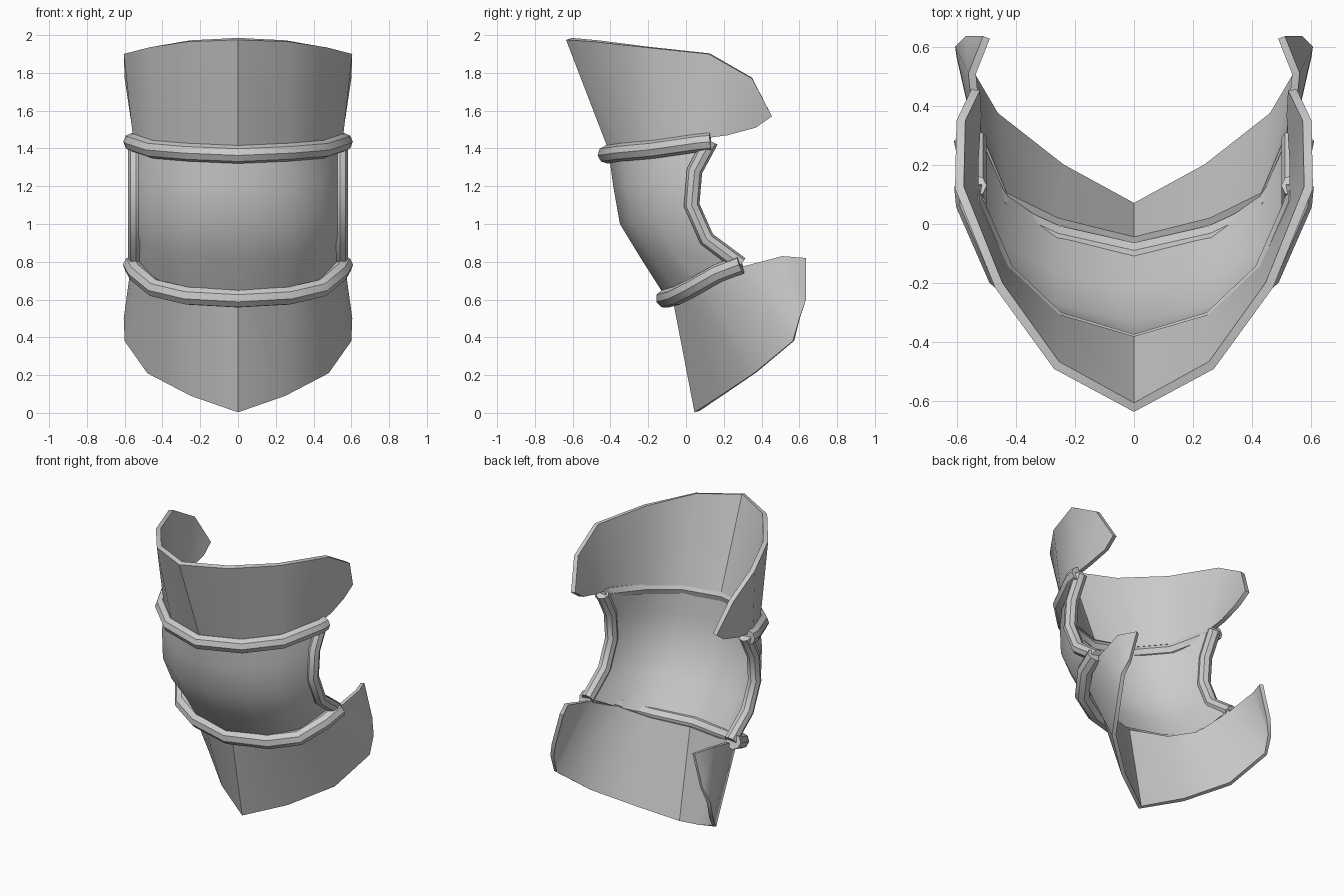
import bpy, math

if "Cube" in bpy.data.objects:
    bpy.data.objects.remove(bpy.data.objects["Cube"])


def finish(ob):
    # bake modifiers / curves to mesh and smooth the soft creases
    bpy.ops.object.select_all(action='DESELECT')
    ob.select_set(True)
    bpy.context.view_layer.objects.active = ob
    bpy.ops.object.convert(target='MESH')
    bpy.ops.object.shade_smooth_by_angle(angle=math.radians(40))


def plate(name, rows, thickness):
    # half of a plate (rows top to bottom, centre to side), mirrored and thickened
    n = len(rows[0])
    verts = [p for row in rows for p in row]
    faces = [(r * n + c, (r + 1) * n + c, (r + 1) * n + c + 1, r * n + c + 1)
             for r in range(len(rows) - 1) for c in range(n - 1)]
    me = bpy.data.meshes.new(name)
    me.from_pydata(verts, [], faces)
    ob = bpy.data.objects.new(name, me)
    bpy.context.collection.objects.link(ob)
    ob.modifiers.new("mirror", 'MIRROR')
    s = ob.modifiers.new("solid", 'SOLIDIFY')
    s.thickness, s.offset, s.use_even_offset = thickness, -1, True
    finish(ob)


def tube(name, path, radius):
    # faceted round bead along a path
    cu = bpy.data.curves.new(name, 'CURVE')
    cu.dimensions = '3D'
    cu.bevel_depth, cu.bevel_resolution, cu.use_fill_caps = radius, 2, True
    sp = cu.splines.new('POLY')
    sp.points.add(len(path) - 1)
    for pt, co in zip(sp.points, path):
        pt.co = (*co, 1)
    ob = bpy.data.objects.new(name, cu)
    bpy.context.collection.objects.link(ob)
    finish(ob)


def both(half):
    return [(-x, y, z) for x, y, z in reversed(half[1:])] + half


# upper thigh plate with side flaps
plate("upper_plate", [
    [(0, -.635, 1.975), (.27, -.49, 1.965), (.47, -.215, 1.935),
     (.605, .12, 1.90), (.60, .35, 1.77), (.55, .455, 1.57)],
    [(0, -.41, 1.39), (.27, -.33, 1.40), (.45, -.16, 1.42),
     (.555, .07, 1.45), (.555, .22, 1.47), (.545, .37, 1.51)]], .03)

# lower shin plate with pointed bottom and side flaps
plate("lower_plate", [
    [(0, -.07, .60), (.27, 0, .62), (.45, .09, .68),
     (.54, .30, .775), (.56, .51, .83), (.51, .635, .82)],
    [(0, .045, .003), (.25, .18, .09), (.48, .36, .21),
     (.60, .565, .38), (.605, .60, .50), (.57, .635, .60)]], .025)

# curved knee plate: front (y, z) and side-edge (y, z) profiles blended across
front = [(-.41, 1.38), (-.385, 1.2), (-.35, 1.0), (-.24, .82), (-.10, .60)]
side = [(.11, 1.44), (.03, 1.28), (.015, 1.1), (.09, .93), (.28, .78)]
blend = [(0, 0, 0), (.27, .17, .1), (.45, .5, .4), (.535, 1, 1)]
plate("knee_plate",
      [[(x, f[0] + (s[0] - f[0]) * ty, f[1] + (s[1] - f[1]) * tz)
        for x, ty, tz in blend] for f, s in zip(front, side)], .02)

# raised rims around the knee plate
tube("top_rim", both([(0, -.42, 1.368), (.27, -.34, 1.38), (.45, -.17, 1.395),
                      (.555, .07, 1.43), (.56, .13, 1.435)]), .048)
tube("bottom_rim", both([(0, -.11, .605), (.27, -.05, .62), (.44, .03, .66),
                         (.535, .17, .74), (.56, .29, .785)]), .05)
for name, sx in (("right", 1), ("left", -1)):
    tube(name + "_side_rim", [(sx * .54, y, z) for y, z in
         [(.13, 1.44), (.045, 1.28), (.03, 1.1), (.11, .92), (.29, .785)]], .042)
